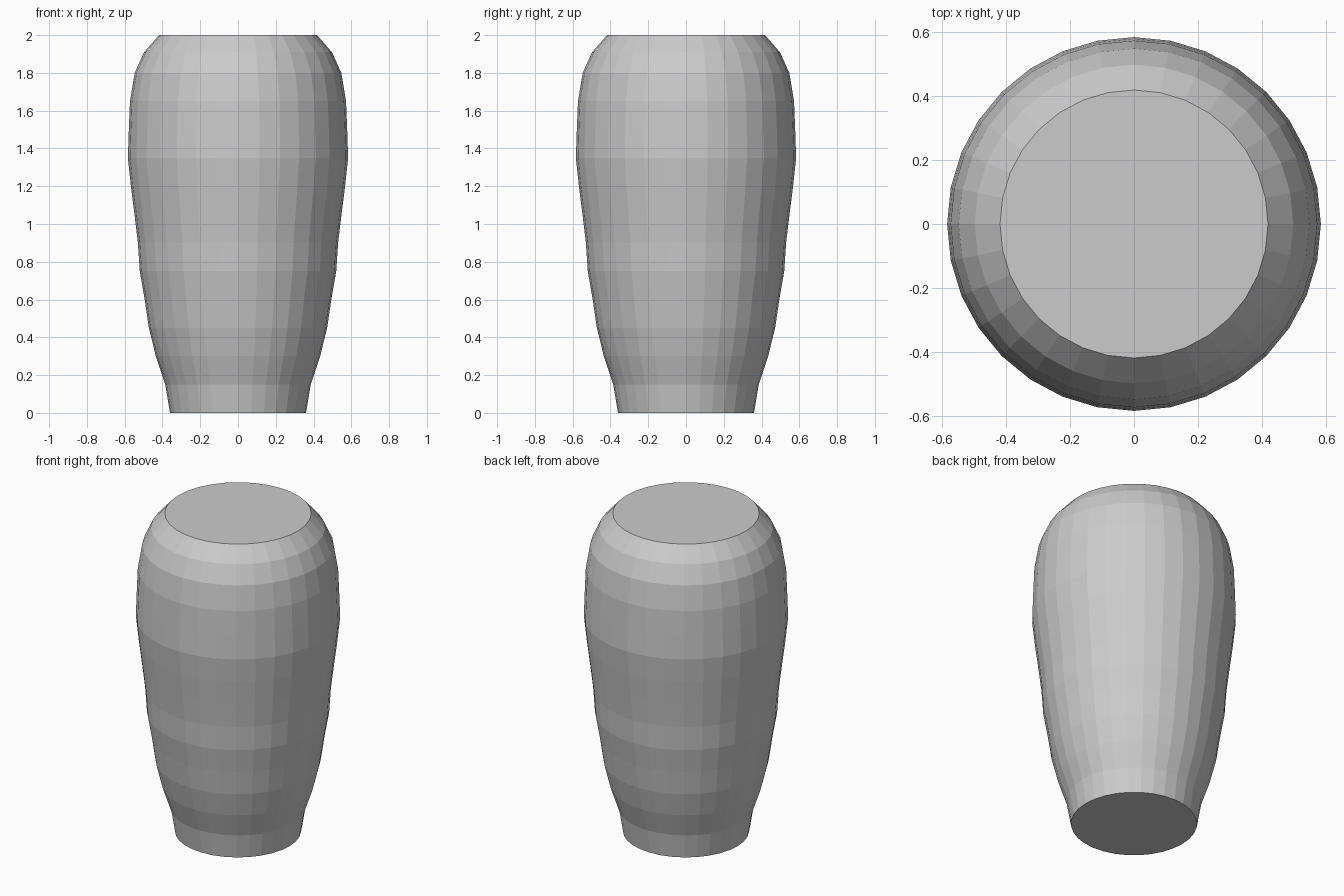
import bpy
import bmesh
from math import cos, sin, tau

cube = bpy.data.objects.get("Cube")
if cube:
    bpy.data.objects.remove(cube, do_unlink=True)

SIDES = 32
# Profile from foot to rim: (radius, height)
PROFILE = [(0.36, 0), (0.385, 0.15), (0.435, 0.3), (0.472, 0.45), (0.494, 0.6),
           (0.52, 0.75), (0.53, 0.9), (0.548, 1.05), (0.567, 1.2), (0.583, 1.35),
           (0.578, 1.5), (0.572, 1.65), (0.547, 1.8), (0.497, 1.91), (0.418, 2.0)]

# Plain grey clay
clay = bpy.data.materials.new("grey_clay")
clay.use_nodes = True
colour = (0.6, 0.6, 0.6, 1)
clay.diffuse_color = colour
clay.node_tree.nodes["Principled BSDF"].inputs["Base Color"].default_value = colour

# Faceted vase body, closed at foot and mouth
bm = bmesh.new()
rings = [[bm.verts.new((r * cos(tau * i / SIDES), r * sin(tau * i / SIDES), z))
          for i in range(SIDES)] for r, z in PROFILE]
for low, high in zip(rings, rings[1:]):
    for i in range(SIDES):
        j = (i + 1) % SIDES
        bm.faces.new((low[i], low[j], high[j], high[i]))
bm.faces.new(rings[0][::-1])
bm.faces.new(rings[-1])

mesh = bpy.data.meshes.new("vase_body")
bm.to_mesh(mesh)
bm.free()
mesh.materials.append(clay)
vase = bpy.data.objects.new("vase_body", mesh)
bpy.context.collection.objects.link(vase)
